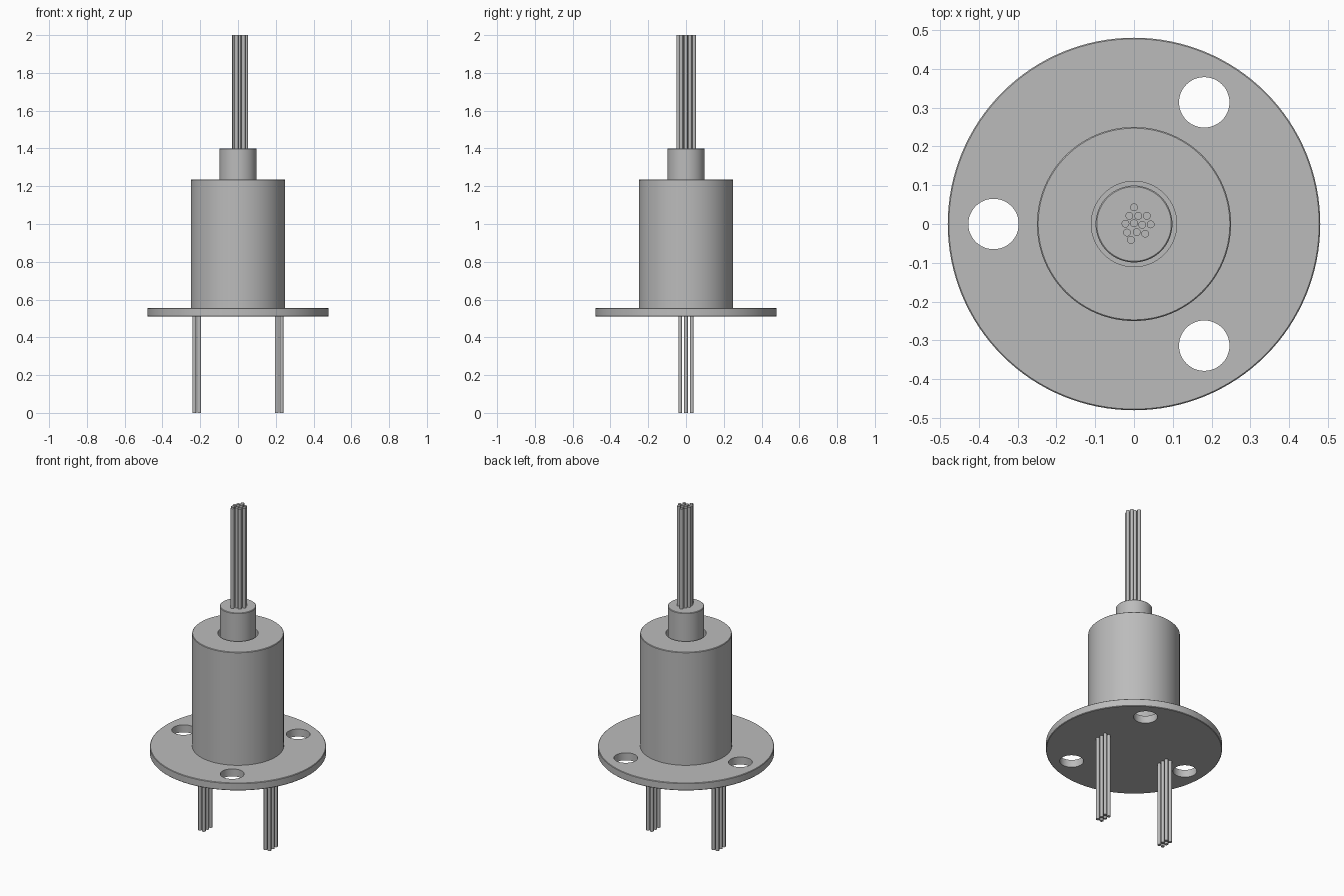
import bpy, bmesh
from math import pi, cos, sin, radians

cube = bpy.data.objects.get("Cube")
if cube:
    bpy.data.objects.remove(cube, do_unlink=True)

GREY = (0.5, 0.5, 0.5, 1)
metal = bpy.data.materials.new("plain_grey")
metal.use_nodes = True
metal.diffuse_color = GREY
metal.node_tree.nodes["Principled BSDF"].inputs["Base Color"].default_value = GREY


def finish(name, bm):
    bmesh.ops.recalc_face_normals(bm, faces=bm.faces)
    mesh = bpy.data.meshes.new(name)
    bm.to_mesh(mesh)
    bm.free()
    mesh.materials.append(metal)
    obj = bpy.data.objects.new(name, mesh)
    bpy.context.collection.objects.link(obj)
    return obj


def select(obj):
    bpy.ops.object.select_all(action='DESELECT')
    obj.select_set(True)
    bpy.context.view_layer.objects.active = obj


def smooth(obj):
    select(obj)
    bpy.ops.object.shade_smooth_by_angle(angle=radians(30))


def lathe(name, profile, sides=96):
    """Turn an (r, z) profile around z; zero radii at the ends become capped rings."""
    bm = bmesh.new()
    rings = [[bm.verts.new((r * cos(2 * pi * i / sides), r * sin(2 * pi * i / sides), z))
              for i in range(sides)] for r, z in profile]
    for a, b in zip(rings, rings[1:]):
        for i in range(sides):
            j = (i + 1) % sides
            bm.faces.new((a[i], a[j], b[j], b[i]))
    bm.faces.new(rings[0])
    bm.faces.new(rings[-1])
    return finish(name, bm)


def wires(name, centres, radius, z0, z1):
    """A bundle of straight round wires."""
    bm = bmesh.new()
    for x, y in centres:
        made = bmesh.ops.create_cone(bm, cap_ends=True, segments=20, radius1=radius,
                                     radius2=radius, depth=z1 - z0)
        bmesh.ops.translate(bm, verts=made["verts"], vec=(x, y, (z0 + z1) / 2))
    smooth(finish(name, bm))


# Mounting flange with three bolt holes
flange = lathe("flange", [(0.477, 0.51), (0.48, 0.513), (0.48, 0.552), (0.477, 0.555)], 128)
bolts = [(0.362 * cos(radians(a)), 0.362 * sin(radians(a))) for a in (60, 180, 300)]
bm = bmesh.new()
for x, y in bolts:
    made = bmesh.ops.create_cone(bm, cap_ends=True, segments=48, radius1=0.065,
                                 radius2=0.065, depth=0.2)
    bmesh.ops.translate(bm, verts=made["verts"], vec=(x, y, 0.53))
cutter = finish("hole_cutter", bm)
cutter.hide_render = True
cut = flange.modifiers.new("bolt_holes", 'BOOLEAN')
cut.operation, cut.solver, cut.object = 'DIFFERENCE', 'EXACT', cutter
select(flange)
bpy.ops.object.modifier_apply(modifier=cut.name)
bpy.data.objects.remove(cutter, do_unlink=True)
smooth(flange)

# Housing, with a narrow clearance recess around the neck
smooth(lathe("housing", [(0.25, 0.55), (0.25, 1.232), (0.247, 1.235),
                         (0.11, 1.235), (0.11, 1.18)]))

# Rotor neck
smooth(lathe("neck", [(0.099, 1.17), (0.099, 1.397), (0.096, 1.4)], 64))

# Upper wire bundle
upper = [(0, 0.043), (-0.012, 0.021), (0.011, 0.021), (0.033, 0.021),
         (-0.022, 0.001), (0, 0.002), (0.021, -0.002), (0.043, -0.001),
         (-0.018, -0.022), (0.007, -0.021), (0.029, -0.025), (-0.008, -0.041)]
wires("upper_wires", upper, 0.01, 1.39, 2.0)

# Two lower wire bundles, two columns by three rows each
for name, side in (("left_lower_wires", 1), ("right_lower_wires", -1)):
    wires(name, [(side * x, y) for x in (0.205, 0.231) for y in (-0.031, 0, 0.031)],
          0.01, 0.0, 0.52)
